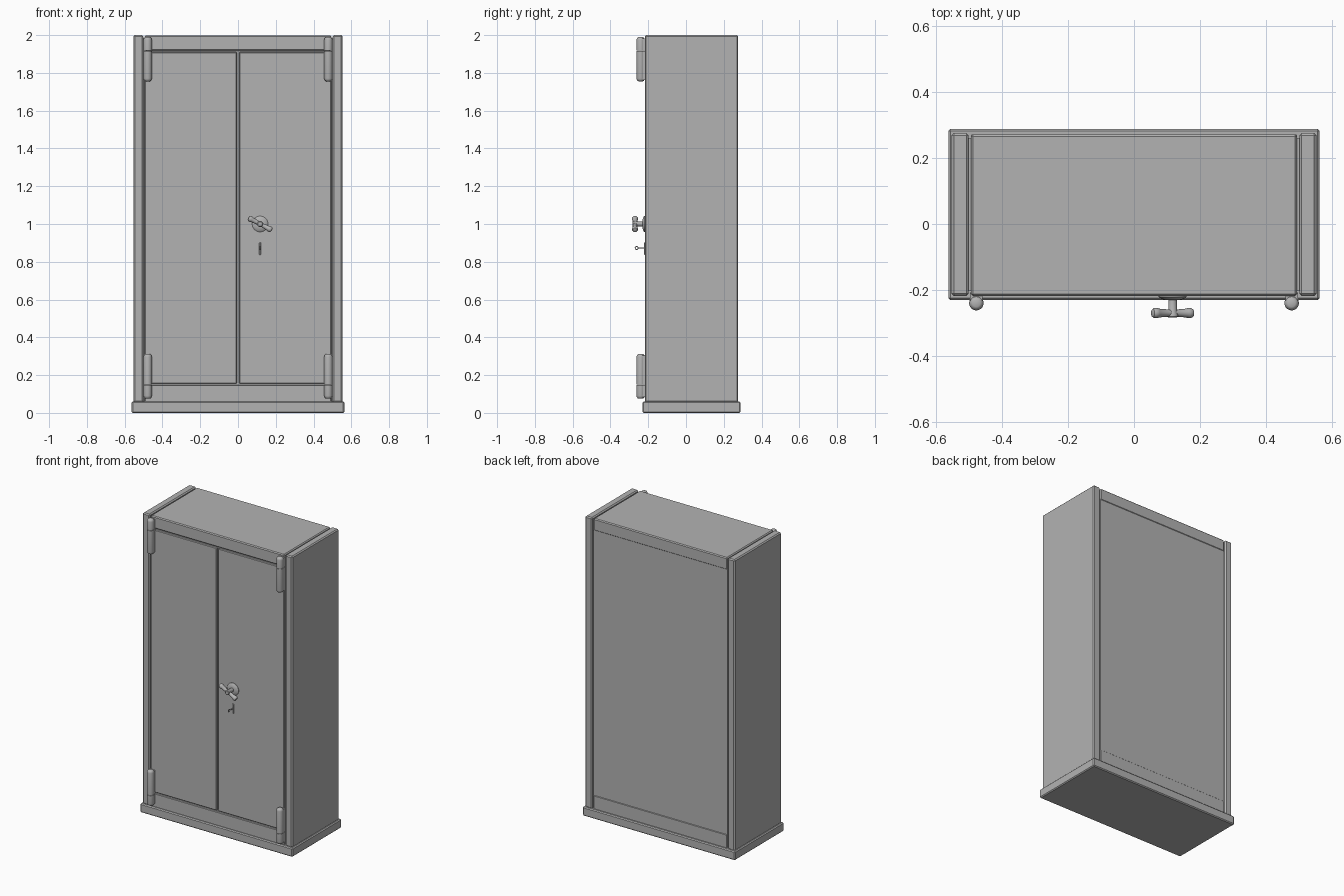
import bpy, bmesh, math
from mathutils import Vector

if "Cube" in bpy.data.objects:
    bpy.data.objects.remove(bpy.data.objects["Cube"])

steel = bpy.data.materials.new("grey_steel")
steel.diffuse_color = (0.45, 0.45, 0.45, 1)
steel.use_nodes = True
steel.node_tree.nodes["Principled BSDF"].inputs["Base Color"].default_value = steel.diffuse_color


def finish(ob, bevel=0.0, segments=1, smooth=False):
    ob.data.materials.append(steel)
    if bevel:
        m = ob.modifiers.new("bevel", 'BEVEL')
        m.width, m.segments, m.limit_method = bevel, segments, 'ANGLE'
    if smooth:
        bpy.ops.object.select_all(action='DESELECT')
        ob.select_set(True)
        bpy.context.view_layer.objects.active = ob
        bpy.ops.object.shade_smooth_by_angle(angle=math.radians(35))
    return ob


def box(name, x, y, z, bevel=0.004):
    bm = bmesh.new()
    bmesh.ops.create_cube(bm, size=1)
    for v in bm.verts:
        v.co = [lo + (c + 0.5) * (hi - lo) for c, (lo, hi) in zip(v.co, (x, y, z))]
    me = bpy.data.meshes.new(name)
    bm.to_mesh(me)
    bm.free()
    ob = bpy.data.objects.new(name, me)
    bpy.context.collection.objects.link(ob)
    return finish(ob, bevel)


def lathe(name, profile, origin, axis, n=24):
    """Spin (radius, distance) points around an axis through origin."""
    rot = Vector((0, 0, 1)).rotation_difference(Vector(axis))
    bm = bmesh.new()
    rings = []
    for r, h in profile:
        rings.append([bm.verts.new((r * math.cos(2 * math.pi * i / n),
                                    r * math.sin(2 * math.pi * i / n), h)) for i in range(n)])
    for a, b in zip(rings, rings[1:]):
        for i in range(n):
            j = (i + 1) % n
            bm.faces.new((a[i], a[j], b[j], b[i]))
    bm.faces.new(rings[0][::-1])
    bm.faces.new(rings[-1])
    me = bpy.data.meshes.new(name)
    bm.to_mesh(me)
    bm.free()
    ob = bpy.data.objects.new(name, me)
    bpy.context.collection.objects.link(ob)
    ob.location = origin
    ob.rotation_euler = rot.to_euler()
    return finish(ob, smooth=True)


FRONT, BACK = -0.218, 0.276

# Cabinet carcass
box("plinth", (-0.563, 0.563), (-0.23, 0.288), (0, 0.06), 0.006)
box("inner_core", (-0.53, 0.53), (FRONT + 0.015, BACK - 0.015), (0.05, 1.985), 0)
for s, side in ((-1, "left"), (1, "right")):
    box(side + "_wall", sorted((s * 0.501, s * 0.553)), (FRONT, BACK), (0.055, 2.0), 0.007)

# Rails on front and back, roof, rear panel
box("top_section", (-0.494, 0.494), (FRONT, BACK - 0.004), (1.917, 1.998), 0.006)
box("bottom_section", (-0.494, 0.494), (FRONT, BACK - 0.004), (0.055, 0.148), 0.003)
box("rear_panel", (-0.494, 0.494), (BACK - 0.03, BACK - 0.007), (0.145, 1.92), 0)

# Doors with the centre gap
for s, side in ((-1, "left"), (1, "right")):
    box(side + "_door", sorted((s * 0.006, s * 0.494)), (FRONT, FRONT + 0.03), (0.155, 1.91), 0.004)

# Barrel hinges: two knuckles each, mounted on a narrow leaf
R = 0.022
for x in (-0.478, 0.478):
    for z0, zj, z1 in ((0.075, 0.148, 0.312), (1.755, 1.918, 1.99)):
        for a, b, d in ((z0, zj - 0.001, -1), (zj + 0.001, z1, 1)):
            base, tip = (b, a) if d < 0 else (a, b)
            L = b - a
            prof = [(R, 0), (R, L - 0.016), (R * 0.93, L - 0.009), (R * 0.75, L - 0.003), (R * 0.5, L)]
            lathe("hinge_knuckle", prof, (x, -0.24, base), (0, 0, d))
            box("hinge_leaf", (x - 0.019, x + 0.019), (-0.238, FRONT + 0.01),
                (a + (0.008 if d < 0 else 0), b - (0.008 if d > 0 else 0)), 0)

# Handle: rosette, spindle and tilted crossbar
HX, HZ = 0.117, 1.0
lathe("handle_rosette", [(0.042, -0.003), (0.042, 0.003), (0.036, 0.008), (0.022, 0.012), (0.016, 0.013)],
      (HX, FRONT, HZ), (0, -1, 0), 32)
lathe("handle_spindle", [(0.013, 0), (0.013, 0.05), (0.016, 0.055), (0.016, 0.062), (0.012, 0.066)],
      (HX, FRONT, HZ), (0, -1, 0))
half = [(0.011, 0.0), (0.011, 0.015), (0.0135, 0.048), (0.0155, 0.052),
        (0.0155, 0.062), (0.012, 0.068), (0.006, 0.07)]
t = math.radians(28)
for s in (-1, 1):
    lathe("handle_bar", half, (HX, -0.27, HZ), (s * math.cos(t), 0, -s * math.sin(t)))

# Keyhole plate with rounded ends, and the key standing in it
box("keyhole_plate", (HX - 0.005, HX + 0.005), (FRONT - 0.004, FRONT + 0.004), (0.837, 0.902), 0.002)
lathe("key_shaft", [(0.003, 0), (0.003, 0.036)], (HX, FRONT, 0.873), (0, -1, 0), 12)
bpy.ops.mesh.primitive_torus_add(major_radius=0.008, minor_radius=0.0025, major_segments=24, minor_segments=8,
                                 location=(HX, -0.261, 0.873), rotation=(0, math.pi / 2, 0))
ring = bpy.context.object
ring.name = "key_ring"
finish(ring, smooth=True)
